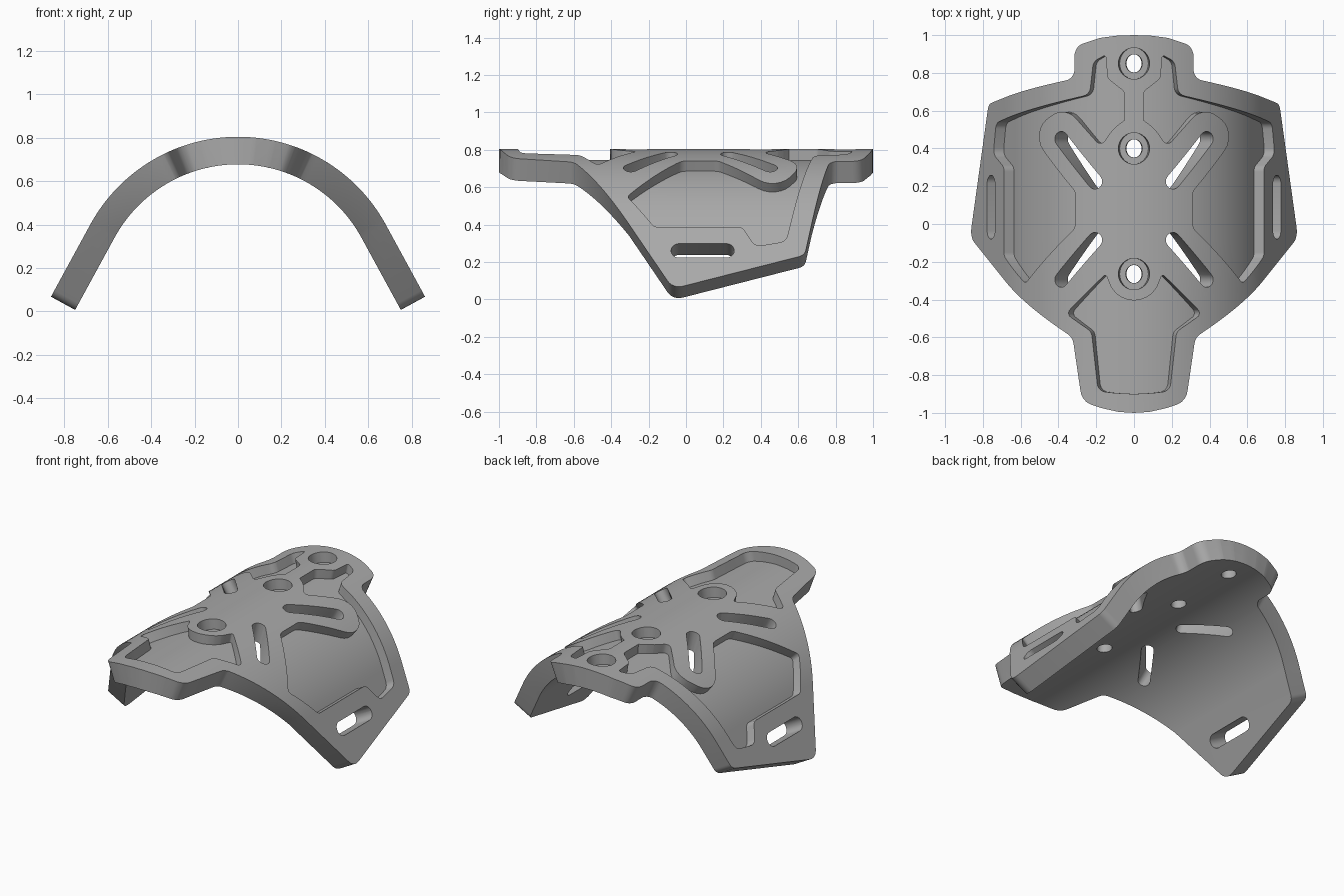
import bpy, bmesh, math
from mathutils import Vector

cube = bpy.data.objects.get("Cube")
if cube:
    bpy.data.objects.remove(cube)

RADIUS, CENTRE_Z, BEND = 0.775, 0.03, math.radians(61.4)
THICK, POCKET, BORE = 0.127, 0.06, 0.065
ARC = RADIUS * BEND


def unroll(x):
    """Width seen from above -> distance along the outer skin."""
    edge = RADIUS * math.sin(BEND)
    if abs(x) <= edge:
        return RADIUS * math.asin(x / RADIUS)
    return math.copysign(ARC + (abs(x) - edge) / math.cos(BEND), x)


def roll(co):
    """Flat (u, y, depth) -> bent plate: arc on top, straight legs."""
    u, y, d = co
    a = min(abs(u), ARC) / RADIUS
    rest = max(abs(u) - ARC, 0)
    x = (RADIUS + d) * math.sin(a) + rest * math.cos(a)
    z = CENTRE_Z + (RADIUS + d) * math.cos(a) - rest * math.sin(a)
    return Vector((math.copysign(x, u), y, z))


def rounded(points, steps=6):
    """Round every corner given as (x, y, radius)."""
    flat = [(Vector((unroll(p[0]), p[1])), p[2] if len(p) > 2 else 0) for p in points]
    out = []
    for i, (p, r) in enumerate(flat):
        a, b = flat[i - 1][0] - p, flat[(i + 1) % len(flat)][0] - p
        if r == 0:
            out.append(p)
            continue
        half = a.angle(b) / 2
        reach = min(r / math.tan(half), a.length * 0.48, b.length * 0.48)
        r = reach * math.tan(half)
        a.normalize()
        b.normalize()
        c = p + (a + b).normalized() * (r / math.sin(half))
        s, e = p + a * reach - c, p + b * reach - c
        sweep = s.angle_signed(e)
        for k in range(steps + 1):
            t = -sweep * k / steps
            out.append(c + Vector((s.x * math.cos(t) - s.y * math.sin(t),
                                   s.x * math.sin(t) + s.y * math.cos(t))))
    return out


def mirror(points):
    return [(-p[0],) + tuple(p[1:]) for p in reversed(points)]


def slot(a, b, r, steps=10):
    """Capsule outline between two centres; equal centres give a circle."""
    a, b = (Vector((unroll(p[0]), p[1])) for p in (a, b))
    d = b - a
    base = math.atan2(d.y, d.x) if d.length else 0
    out = []
    for c, start in ((b, base - math.pi / 2), (a, base + math.pi / 2)):
        for k in range(steps + (d.length > 0)):
            t = start + math.pi * k / steps
            out.append(c + Vector((math.cos(t), math.sin(t))) * r)
    return out


def prism(name, outline, low, high):
    bm = bmesh.new()
    face = bm.faces.new([bm.verts.new((p.x, p.y, low)) for p in outline])
    top = bmesh.ops.extrude_face_region(bm, geom=[face])["geom"]
    bmesh.ops.translate(bm, vec=(0, 0, high - low),
                        verts=[v for v in top if isinstance(v, bmesh.types.BMVert)])
    bmesh.ops.recalc_face_normals(bm, faces=bm.faces)
    mesh = bpy.data.meshes.new(name)
    bm.to_mesh(mesh)
    bm.free()
    obj = bpy.data.objects.new(name, mesh)
    bpy.context.collection.objects.link(obj)
    return obj


# Plate outline
half = [(0.09, 0.997), (0.18, 0.985), (0.315, 0.94, 0.07), (0.315, 0.77, 0.06),
        (0.77, 0.635, 0.05), (0.868, -0.07, 0.07), (0.325, -0.6, 0.07),
        (0.275, -0.94, 0.09), (0.17, -0.975), (0.08, -0.995)]
plate = prism("curved_plate", rounded([(0, 1)] + half + [(0, -1)] + mirror(half)), -THICK, 0)

# Side pocket, running around the slot arms, centre boss and rear boss
side = [(0.15, 0.895, 0.01), (0.215, 0.86, 0.05), (0.235, 0.685, 0.05), (0.73, 0.535, 0.05),
        (0.745, 0.37, 0.05), (0.688, 0.30, 0.04), (0.688, -0.17, 0.04), (0.575, -0.315, 0.025),
        (0.31, -0.02, 0.06), (0.31, 0.17, 0.06), (0.546, 0.486, 0.115), (0.364, 0.626, 0.115),
        (0.175, 0.41, 0.03), (0.12, 0.49), (0.09, 0.52), (0.05, 0.55), (0.05, 0.7, 0.04),
        (0.14, 0.77, 0.04)]

# Front pocket, wrapping the front boss
boss = [(0.14 * math.sin(t), -0.265 - 0.14 * math.cos(t))
        for t in (math.radians(k * 15) for k in range(1, 6))]
front = boss + [(0.15, -0.265, 0.01), (0.36, -0.475, 0.025), (0.225, -0.57, 0.05),
                (0.19, -0.885, 0.05), (0.1, -0.895)]
front_outline = [(0, -0.405)] + front + [(0, -0.9)] + mirror(front)

cuts = [(rounded(side), -POCKET), (rounded(mirror(side)), -POCKET),
        (rounded(front_outline), -POCKET)]

# Bolt holes with counterbores
for y in (0.85, 0.4, -0.265):
    cuts.append((slot((0, y), (0, y), 0.083, 16), -BORE))
    cuts.append((slot((0, y), (0, y), 0.048, 16), -1))

# Diagonal slots and strap slots
for s in (-1, 1):
    cuts.append((slot((0.207 * s, 0.225), (0.385 * s, 0.45), 0.04), -1))
    cuts.append((slot((0.207 * s, -0.085), (0.385 * s, -0.295), 0.04), -1))
    cuts.append((slot((0.757 * s, -0.037), (0.757 * s, 0.215), 0.043), -1))

cutters = []
for outline, low in cuts:
    cutter = prism("cutter", outline, low, 0.1)
    cutter.hide_render = True
    mod = plate.modifiers.new("cut", 'BOOLEAN')
    mod.operation, mod.solver, mod.object = 'DIFFERENCE', 'EXACT', cutter
    cutters.append(cutter)

bpy.context.view_layer.update()
cut_mesh = bpy.data.meshes.new_from_object(plate.evaluated_get(bpy.context.evaluated_depsgraph_get()))
plate.modifiers.clear()
for c in cutters:
    bpy.data.objects.remove(c)

# Slice the flat plate into strips and bend it
bm = bmesh.new()
bm.from_mesh(cut_mesh)
bmesh.ops.triangulate(bm, faces=bm.faces)
STRIPS = 28
for k in range(-STRIPS, STRIPS + 1):
    bmesh.ops.bisect_plane(bm, geom=bm.verts[:] + bm.edges[:] + bm.faces[:], dist=1e-5,
                           plane_co=(ARC * k / STRIPS, 0, 0), plane_no=(1, 0, 0))
bmesh.ops.remove_doubles(bm, verts=bm.verts, dist=1e-5)
bmesh.ops.triangulate(bm, faces=bm.faces)
for v in bm.verts:
    v.co = roll(v.co)
bm.to_mesh(cut_mesh)
bm.free()
plate.data = cut_mesh

# Finish
grey = bpy.data.materials.new("grey")
grey.use_nodes = True
colour = (0.4, 0.4, 0.4, 1)
grey.diffuse_color = colour
grey.node_tree.nodes["Principled BSDF"].inputs["Base Color"].default_value = colour
cut_mesh.materials.clear()
cut_mesh.materials.append(grey)
bpy.ops.object.select_all(action='DESELECT')
plate.select_set(True)
bpy.context.view_layer.objects.active = plate
bpy.ops.object.shade_smooth_by_angle(angle=math.radians(30))
